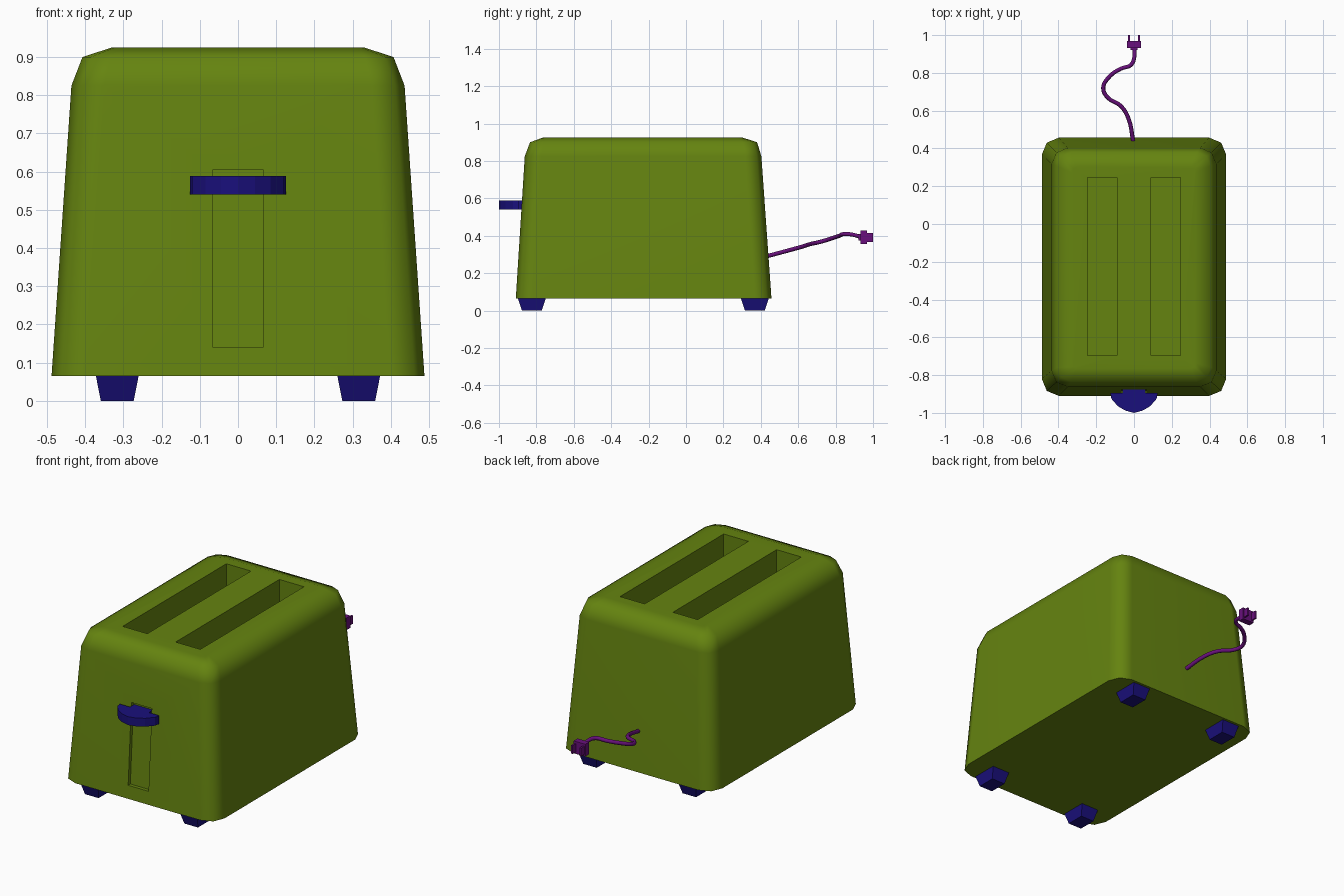
import bpy, bmesh
from math import sin, cos, pi, radians

if "Cube" in bpy.data.objects:
    bpy.data.objects.remove(bpy.data.objects["Cube"])


def material(name, color):
    m = bpy.data.materials.new(name)
    m.diffuse_color = (*color, 1)
    m.use_nodes = True
    m.node_tree.nodes["Principled BSDF"].inputs["Base Color"].default_value = m.diffuse_color
    return m


GREEN = material("green_shell", (0.13, 0.23, 0.005))
NAVY = material("navy_plastic", (0.01, 0.005, 0.2))
PURPLE = material("purple_rubber", (0.14, 0.005, 0.2))


def loft(name, rings, mat=None):
    """Closed solid skinned through matching rings of points."""
    bm = bmesh.new()
    rows = [[bm.verts.new(p) for p in ring] for ring in rings]
    n = len(rows[0])
    for a, b in zip(rows, rows[1:]):
        for i in range(n):
            j = (i + 1) % n
            bm.faces.new((a[i], a[j], b[j], b[i]))
    bm.faces.new(rows[0][::-1])
    bm.faces.new(rows[-1])
    bmesh.ops.recalc_face_normals(bm, faces=bm.faces)
    mesh = bpy.data.meshes.new(name)
    bm.to_mesh(mesh)
    bm.free()
    ob = bpy.data.objects.new(name, mesh)
    bpy.context.collection.objects.link(ob)
    if mat:
        mesh.materials.append(mat)
    return ob


def rect(x0, x1, y0, y1, z):
    return [(x0, y0, z), (x1, y0, z), (x1, y1, z), (x0, y1, z)]


def box(name, x0, x1, y0, y1, z0, z1, mat=None):
    return loft(name, [rect(x0, x1, y0, y1, z0), rect(x0, x1, y0, y1, z1)], mat)


def rounded_rect(hx, y0, y1, r, z, seg=2):
    pts = []
    centres = [(hx - r, y1 - r), (r - hx, y1 - r), (r - hx, y0 + r), (hx - r, y0 + r)]
    for k, (cx, cy) in enumerate(centres):
        for s in range(seg + 1):
            a = (k + s / seg) * pi / 2
            pts.append((cx + r * cos(a), cy + r * sin(a), z))
    return pts


# Tapered shell with a soft top edge
body = loft("body", [
    rounded_rect(0.488, -0.91, 0.457, 0.09, 0.065),
    rounded_rect(0.436, -0.862, 0.403, 0.085, 0.825),
    rounded_rect(0.407, -0.834, 0.38, 0.075, 0.90),
    rounded_rect(0.33, -0.765, 0.303, 0.03, 0.925)], GREEN)

# Bread slots and lever track, cut from the shell
cutters = [box("slot_cutter", min(s * 0.09, s * 0.247), max(s * 0.09, s * 0.247),
               -0.695, 0.247, 0.3, 1.1) for s in (-1, 1)]
cutters.append(loft("track_cutter", [rect(-0.065, 0.065, -1.0, -0.885, 0.14),
                                     rect(-0.065, 0.065, -1.0, -0.856, 0.605)]))
bpy.context.view_layer.objects.active = body
for c in cutters:
    c.hide_render = True
    mod = body.modifiers.new("cut", 'BOOLEAN')
    mod.object = c
    mod.solver = 'EXACT'
    bpy.ops.object.modifier_apply(modifier=mod.name)
    bpy.data.objects.remove(c)

bpy.ops.object.select_all(action='DESELECT')
body.select_set(True)
bpy.ops.object.shade_smooth_by_angle(angle=radians(60))
body.modifiers.new("weighted_normals", 'WEIGHTED_NORMAL').keep_sharp = True

# Four tapered feet
for yname, y in (("front", -0.824), ("back", 0.368)):
    for xname, x in (("left", -0.316), ("right", 0.316)):
        loft(f"{yname}_{xname}_foot", [
            rect(x - 0.043, x + 0.043, y - 0.053, y + 0.053, 0),
            rect(x - 0.056, x + 0.056, y - 0.075, y + 0.075, 0.066)], NAVY)

# Lever: rounded paddle with a neck entering the track
half = [(0.06, -0.855), (0.06, -0.895), (0.125, -0.895), (0.12, -0.925),
        (0.085, -0.965), (0.045, -0.988)]
outline = half + [(0, -1.0)] + [(-x, y) for x, y in reversed(half)]
loft("lever", [[(x, y, z) for x, y in outline] for z in (0.54, 0.588)], NAVY)

# Wavy power cord
path = [(-0.003, 0.43, 0.29), (-0.03, 0.56, 0.325), (-0.07, 0.625, 0.343),
        (-0.14, 0.67, 0.357), (-0.163, 0.72, 0.368), (-0.13, 0.78, 0.387),
        (-0.07, 0.822, 0.401), (-0.015, 0.843, 0.409), (0.002, 0.885, 0.407),
        (0, 0.945, 0.39)]
curve = bpy.data.curves.new("cord", 'CURVE')
curve.dimensions = '3D'
curve.bevel_depth = 0.011
curve.bevel_resolution = 2
curve.resolution_u = 4
curve.use_fill_caps = True
spline = curve.splines.new('BEZIER')
spline.bezier_points.add(len(path) - 1)
for bp, p in zip(spline.bezier_points, path):
    bp.co = p
    bp.handle_left_type = bp.handle_right_type = 'AUTO'
curve.materials.append(PURPLE)
bpy.context.collection.objects.link(bpy.data.objects.new("cord", curve))

# Plug with collar and two flat prongs
box("plug", -0.037, 0.037, 0.932, 0.968, 0.357, 0.427, PURPLE)
box("plug_collar", -0.018, 0.018, 0.922, 0.935, 0.374, 0.41, PURPLE)
for name, x in (("left_prong", -0.027), ("right_prong", 0.027)):
    box(name, x - 0.005, x + 0.005, 0.96, 1.0, 0.368, 0.415, PURPLE)
